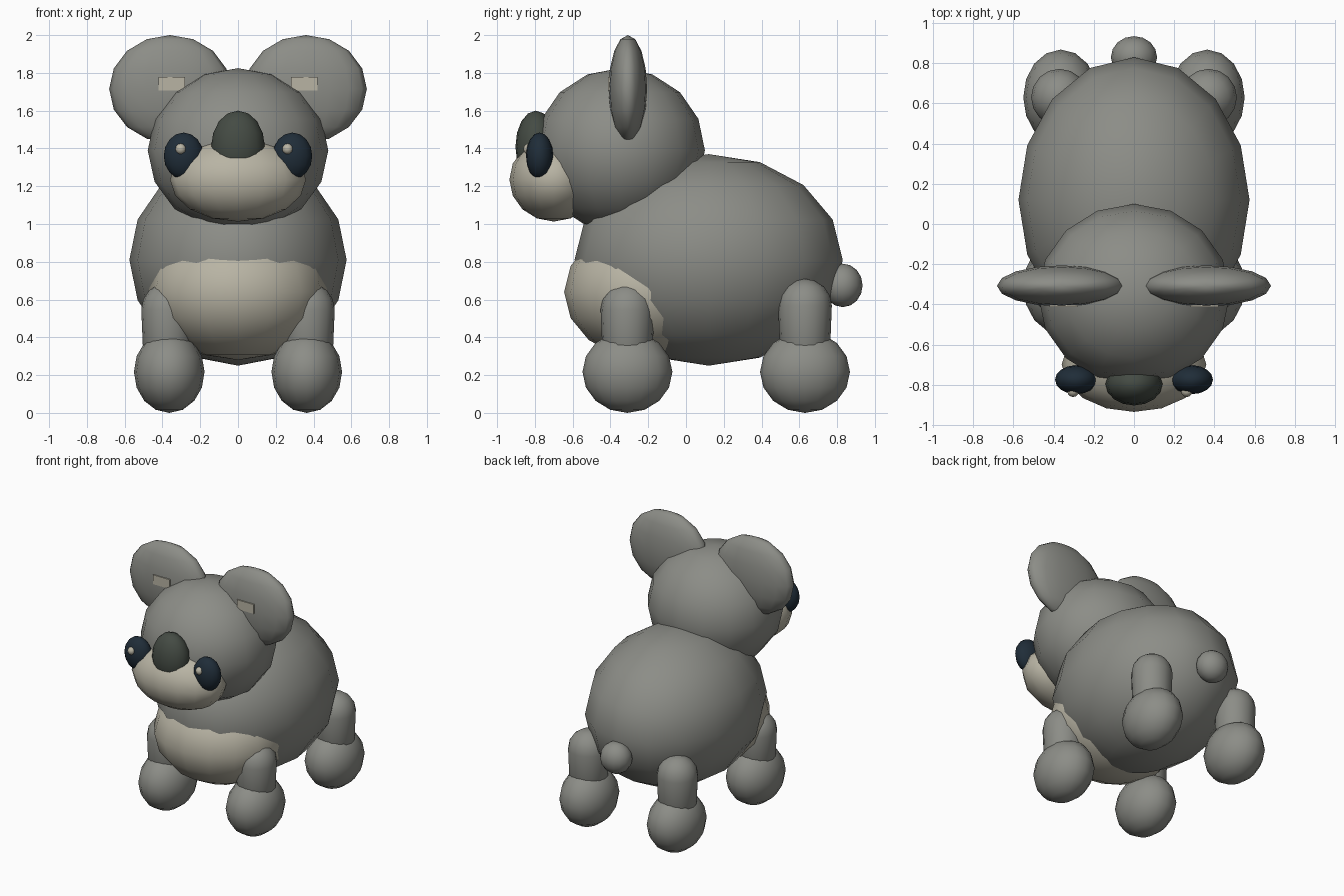
import bpy, bmesh, math

if "Cube" in bpy.data.objects:
    bpy.data.objects.remove(bpy.data.objects["Cube"])


def colour(name, rgb):
    m = bpy.data.materials.new(name)
    m.diffuse_color = (*rgb, 1)
    m.use_nodes = True
    m.node_tree.nodes["Principled BSDF"].inputs["Base Color"].default_value = m.diffuse_color
    return m


FUR = colour("grey fur", (0.262, 0.266, 0.242))
CREAM = colour("cream fur", (0.48, 0.455, 0.37))
NOSE = colour("dark nose", (0.058, 0.070, 0.057))
EYE = colour("navy eye", (0.014, 0.026, 0.040))


def finish(name, bm, mat, smooth=True):
    me = bpy.data.meshes.new(name)
    bmesh.ops.recalc_face_normals(bm, faces=bm.faces)
    for f in bm.faces:
        f.smooth = smooth
    bm.to_mesh(me)
    bm.free()
    me.materials.append(mat)
    ob = bpy.data.objects.new(name, me)
    bpy.context.collection.objects.link(ob)
    return ob


def ellipsoid(name, centre, radii, mat, segs=16, rings=8):
    bm = bmesh.new()
    bmesh.ops.create_uvsphere(bm, u_segments=segs, v_segments=rings, radius=1)
    for v in bm.verts:
        v.co = [c + r * p for c, r, p in zip(centre, radii, v.co)]
    return finish(name, bm, mat)


def leg(name, x, y, top, radius, bottom=0.2):
    # Round-topped column: the lower half of a sphere is stretched downwards
    bm = bmesh.new()
    bmesh.ops.create_uvsphere(bm, u_segments=16, v_segments=8, radius=radius)
    drop = top - 2 * radius - bottom
    shoulder = top - radius
    for v in bm.verts:
        z = v.co.z + shoulder - (drop if v.co.z < -1e-4 else 0)
        v.co = (v.co.x + x, v.co.y + y, z)
    return finish(name, bm, FUR)


def plate(name, centre, size, mat):
    bm = bmesh.new()
    bmesh.ops.create_cube(bm, size=1)
    for v in bm.verts:
        v.co = [c + s * p for c, s, p in zip(centre, size, v.co)]
    return finish(name, bm, mat, smooth=False)


# Torso, tail and belly patch
ellipsoid("body", (0, 0.12, 0.81), (0.575, 0.71, 0.56), FUR)
ellipsoid("belly", (0, -0.20, 0.64), (0.475, 0.445, 0.36), CREAM)
ellipsoid("tail", (0, 0.83, 0.675), (0.115, 0.105, 0.115), FUR)

# Head, muzzle and nose
ellipsoid("head", (0, -0.35, 1.39), (0.478, 0.45, 0.435), FUR)
ellipsoid("muzzle", (0, -0.70, 1.235), (0.36, 0.235, 0.222), CREAM)
ellipsoid("nose", (0, -0.795, 1.41), (0.142, 0.108, 0.19), NOSE)

for side, s in (("left", -1), ("right", 1)):
    # Ears with their small inner patch
    ellipsoid(side + "_ear", (s * 0.36, -0.308, 1.715), (0.322, 0.102, 0.285), FUR)
    plate(side + "_inner_ear", (s * 0.35, -0.408, 1.742), (0.14, 0.009, 0.07), CREAM)

    # Eyes with a highlight offset to the same side
    ellipsoid(side + "_eye", (s * 0.288, -0.775, 1.36), (0.105, 0.072, 0.124), EYE)
    ellipsoid(side + "_eye_highlight", (s * 0.283 - 0.02, -0.832, 1.397),
              (0.029, 0.029, 0.029), CREAM, 12, 6)

    # Legs and feet
    for end, y, top in (("front", -0.31, 0.69), ("back", 0.63, 0.71)):
        leg(f"{end}_{side}_leg", s * 0.37, y, top, 0.142)
        ellipsoid(f"{end}_{side}_foot", (s * 0.364, y, 0.217),
                  (0.187, 0.238, 0.217), FUR)
